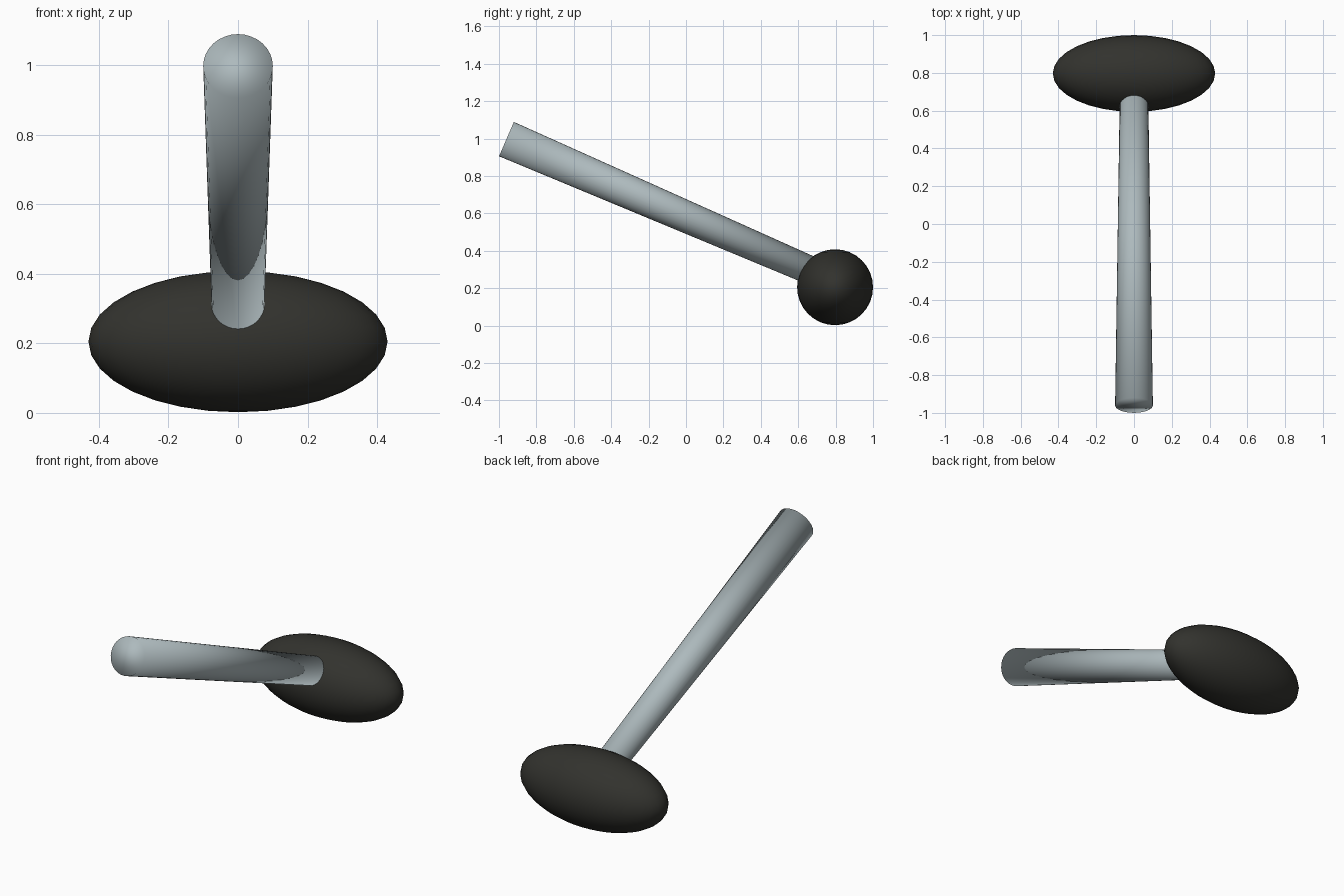
import bpy
from mathutils import Vector

if "Cube" in bpy.data.objects:
    bpy.data.objects.remove(bpy.data.objects["Cube"])


def finish(name, color):
    """Name the active object, smooth it and colour it."""
    obj = bpy.context.object
    obj.name = name
    mat = bpy.data.materials.new(name + "_colour")
    mat.diffuse_color = (*color, 1)
    mat.use_nodes = True
    mat.node_tree.nodes["Principled BSDF"].inputs["Base Color"].default_value = mat.diffuse_color
    obj.data.materials.append(mat)
    bpy.ops.object.shade_smooth()
    return obj


# Dark ellipsoid head, long across x
bpy.ops.mesh.primitive_uv_sphere_add(segments=32, ring_count=16, radius=1,
                                     location=(0, 0.797, 0.205))
head = finish("mallet_head", (0.032, 0.032, 0.027))
head.scale = (0.43, 0.203, 0.203)

# Tapered handle running from the raised grip end into the head
grip_end = Vector((0, -0.96, 0.997))
head_end = Vector((0, 0.77, 0.25))
axis = head_end - grip_end
bpy.ops.mesh.primitive_cone_add(vertices=32, radius1=0.1, radius2=0.074,
                                depth=axis.length,
                                location=(grip_end + head_end) / 2)
handle = finish("handle", (0.42, 0.49, 0.51))
handle.rotation_euler = axis.to_track_quat('Z', 'Y').to_euler()
